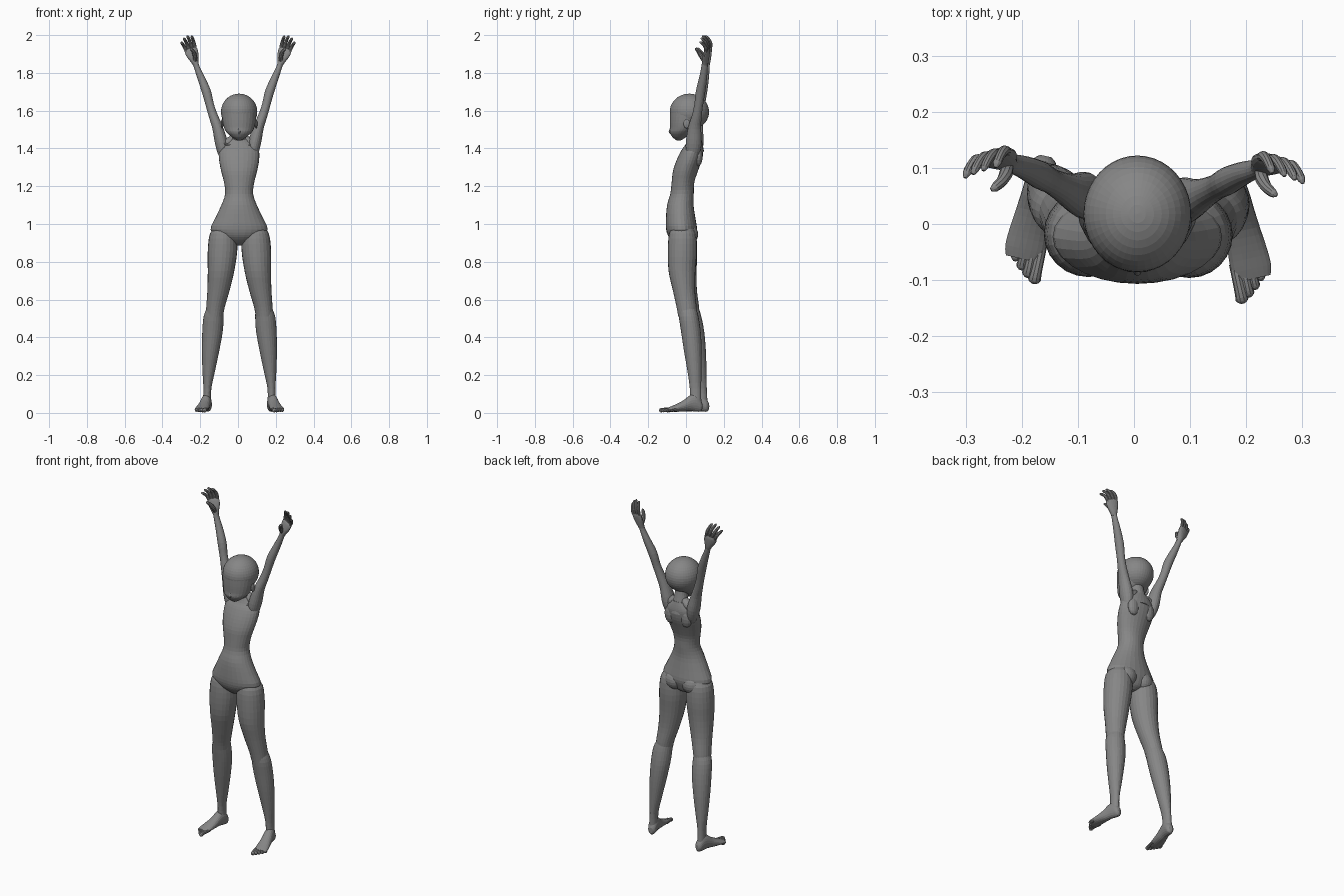
import bpy, bmesh, math
from mathutils import Vector

CX = 0.006  # the body sits slightly right of the origin

grey = bpy.data.materials.new("dark_grey")
grey.diffuse_color = (.24, .24, .24, 1)


def finish(name, bm):
    bmesh.ops.recalc_face_normals(bm, faces=bm.faces)
    me = bpy.data.meshes.new(name)
    bm.to_mesh(me)
    bm.free()
    me.materials.append(grey)
    ob = bpy.data.objects.new(name, me)
    bpy.context.collection.objects.link(ob)
    return ob


def spline(rows, n):
    """Catmull-Rom through rows of numbers."""
    out = []
    for i in range(len(rows) - 1):
        a, b, c, d = (rows[max(0, min(len(rows) - 1, i + k))] for k in (-1, 0, 1, 2))
        for s in range(n):
            t = s / n
            out.append([0.5 * (2 * q + (r - p) * t + (2 * p - 5 * q + 4 * r - w) * t * t
                               + (3 * q - p - 3 * r + w) * t ** 3)
                        for p, q, r, w in zip(a, b, c, d)])
    return out + [list(rows[-1])]


def tube(name, rows, side=(1, 0, 0), axis=None, sides=20, n=3):
    """Loft of ellipses; rows are x, y, z, radius along side, other radius."""
    rows = spline(rows, n)
    pts = [Vector(r[:3]) for r in rows]
    bm = bmesh.new()
    rings = []
    for i, r in enumerate(rows):
        t = Vector(axis) if axis else pts[min(i + 1, len(pts) - 1)] - pts[max(i - 1, 0)]
        t.normalize()
        u = Vector(side)
        u = (u - t * u.dot(t)).normalized()
        v = t.cross(u)
        ru, rv = max(r[3], .002), max(r[4], .002)
        rings.append([bm.verts.new(pts[i] + u * ru * math.cos(k * math.tau / sides)
                                   + v * rv * math.sin(k * math.tau / sides)) for k in range(sides)])
    for a, b in zip(rings, rings[1:]):
        for k in range(sides):
            bm.faces.new((a[k], a[(k + 1) % sides], b[(k + 1) % sides], b[k]))
    bm.faces.new(rings[0])
    bm.faces.new(rings[-1])
    return finish(name, bm)


def ball(name, c, r, seg=32):
    bm = bmesh.new()
    bmesh.ops.create_uvsphere(bm, u_segments=seg, v_segments=seg // 2, radius=1)
    for v in bm.verts:
        v.co = Vector((c[0] + v.co.x * r[0], c[1] + v.co.y * r[1], c[2] + v.co.z * r[2]))
    return finish(name, bm)


UP = (0, 0, 1)

# Torso: z, y centre, half width, half depth
torso = [(.885, -.012, .02, .025), (.90, -.012, .06, .048), (.93, -.020, .115, .070),
         (.97, -.023, .151, .082), (1.03, -.028, .127, .078), (1.10, -.030, .094, .070),
         (1.16, -.021, .074, .062), (1.22, -.016, .080, .060), (1.28, -.003, .095, .066),
         (1.34, .018, .106, .067), (1.39, .034, .104, .058), (1.42, .043, .083, .046),
         (1.45, .045, .050, .036)]
tube("torso", [(CX, y, z, a, b) for z, y, a, b in torso], axis=UP, sides=28)

# Neck
tube("neck", [(CX, .05, 1.38, .06, .046), (CX, .046, 1.43, .046, .038),
              (CX, .034, 1.48, .038, .037), (CX, .02, 1.53, .04, .04)])

# Head: cranium, tapering face, nose
ball("cranium", (CX, .018, 1.594), (.096, .104, .096), 40)
face = [(1.60, .010, .093, .095), (1.55, .000, .089, .086), (1.51, -.012, .080, .073),
        (1.485, -.026, .066, .060), (1.46, -.036, .038, .036), (1.443, -.038, .010, .012)]
tube("face", [(CX, y, z, a, b) for z, y, a, b in face], axis=UP, sides=28)
tube("nose", [(CX, -.078, 1.515, .003, .003), (CX, -.086, 1.488, .007, .006),
              (CX, -.078, 1.478, .004, .004)], sides=10, n=2)

for s, tag in ((1, "right"), (-1, "left")):
    # Ears, buttocks, collar bones
    ball("ear_" + tag, (CX + s * .090, .004, 1.53), (.007, .017, .024), 16)
    ball("buttock_" + tag, (CX + s * .056, .008, .945), (.06, .056, .058), 24)
    tube("collar_bone_" + tag, [(CX + s * .008, -.006, 1.395, .004, .005),
                                (CX + s * .04, .006, 1.412, .006, .007),
                                (CX + s * .08, .02, 1.425, .006, .007)], UP, sides=10)
    # Shoulder blade and the muscle from neck to shoulder
    ball("shoulder_blade_" + tag, (CX + s * .052, .064, 1.36), (.036, .024, .055), 16)
    tube("neck_muscle_" + tag, [(CX + s * .015, .045, 1.46, .02, .022),
                                (CX + s * .05, .046, 1.435, .03, .026),
                                (CX + s * .085, .046, 1.42, .026, .026)], (0, 1, 0))

    # Legs: the left one stands a little further back
    def leg_pt(x, y, z):
        back = .035 * (1 - min(1, z / .9)) if s < 0 else 0
        return (.0075 + s * (x - .0075), y + back, z)

    thigh = [(.088, -.022, 1.0, .035, .04), (.093, -.019, .95, .070, .070),
             (.097, -.019, .86, .078, .077), (.105, -.021, .75, .070, .071),
             (.118, -.011, .65, .059, .059), (.134, .003, .56, .049, .053),
             (.140, .008, .51, .046, .049)]
    shin = [(.136, .006, .56, .042, .046), (.144, .014, .51, .053, .052),
            (.150, .026, .43, .054, .052), (.160, .036, .33, .046, .047),
            (.170, .045, .22, .033, .037), (.177, .050, .13, .021, .030),
            (.179, .051, .06, .022, .030)]
    for name, rows in (("thigh_", thigh), ("shin_", shin)):
        tube(name + tag, [leg_pt(*r[:3]) + r[3:] for r in rows], axis=UP, sides=24)

    # Feet: local u runs outwards, d runs heel to toe, turned out
    def foot_pt(u, d, z):
        c, k = math.cos(.22), math.sin(.22)
        p = leg_pt(.172 + u * c + d * k, .086 - d * c + u * k, 0)
        return (p[0], p[1], z)

    fside = Vector(foot_pt(1, 0, 0)) - Vector(foot_pt(0, 0, 0))
    fwd = Vector(foot_pt(0, 1, 0)) - Vector(foot_pt(0, 0, 0))
    foot = [(0, .035, .010, .015), (.010, .038, .021, .031), (.035, .053, .026, .046),
            (.065, .052, .028, .042), (.10, .038, .031, .030), (.14, .027, .035, .020),
            (.17, .020, .036, .014), (.188, .016, .031, .010)]
    tube("foot_" + tag, [foot_pt(0, d, z) + (a, b) for d, z, a, b in foot], fside, axis=fwd)
    for i in range(5):
        u, r = -.028 + i * .0138, .0115 - .0011 * i
        e = .226 - .007 * i - .0012 * i * i
        tube(f"toe_{i + 1}_{tag}", [foot_pt(u, .155, .020) + (r * .8, r * .8),
                                    foot_pt(u, e - .02, .017) + (r * .9, r * .9),
                                    foot_pt(u, e - .006, .012) + (r, r * .95),
                                    foot_pt(u, e, .010) + (r * .4, r * .4)], fside, sides=10)

    # Arms raised
    def arm_pt(p):
        p = Vector(p)
        return (s * p.x, p.y + (.01 if s < 0 else 0), p.z)

    arm = [(.068, .034, 1.33, .012, .016), (.076, .036, 1.37, .028, .034),
           (.088, .041, 1.43, .034, .042), (.108, .046, 1.51, .028, .034),
           (.130, .057, 1.57, .024, .026), (.149, .067, 1.63, .022, .023),
           (.167, .077, 1.70, .024, .025), (.194, .090, 1.77, .020, .021),
           (.218, .098, 1.83, .015, .017), (.226, .101, 1.86, .015, .016)]
    tube("arm_" + tag, [arm_pt(r[:3]) + r[3:] for r in arm])

    # Hands: palm, four curled fingers, thumb
    across = Vector((.90, -.28, -.32)).normalized()
    along = Vector((.30, .04, .95)).normalized()
    aside = (s * across.x, across.y, across.z)
    wrist, knuckle = Vector((.223, .1, 1.845)), Vector((.251, .112, 1.925))
    palm = [(0, .016, .015), (.25, .022, .017), (.6, .033, .016), (.9, .036, .013), (1.05, .032, .008)]
    tube("palm_" + tag, [arm_pt(wrist.lerp(knuckle, t)) + (a, b) for t, a, b in palm], aside)
    for i, length in enumerate((.062, .071, .065, .050)):
        base = knuckle + across * (i - 1.5) * .0175
        fan = along + across * (i - 1.5) * .07
        rows = []
        for t, curl, r in ((-.15, 0, .008), (.3, .0, .0095), (.65, .009, .0085),
                           (.92, .024, .0075), (1, .033, .003)):
            rows.append(arm_pt(base + fan * length * t + Vector((.2, -1, 0)) * curl) + (r, r))
        tube(f"finger_{i + 1}_{tag}", rows, aside, sides=10)
    thumb = [(.226, .095, 1.865, .011), (.228, .080, 1.89, .012), (.236, .066, 1.912, .010),
             (.248, .055, 1.926, .008), (.255, .051, 1.929, .003)]
    tube("thumb_" + tag, [arm_pt(p[:3]) + (p[3], p[3]) for p in thumb], aside, sides=10)
